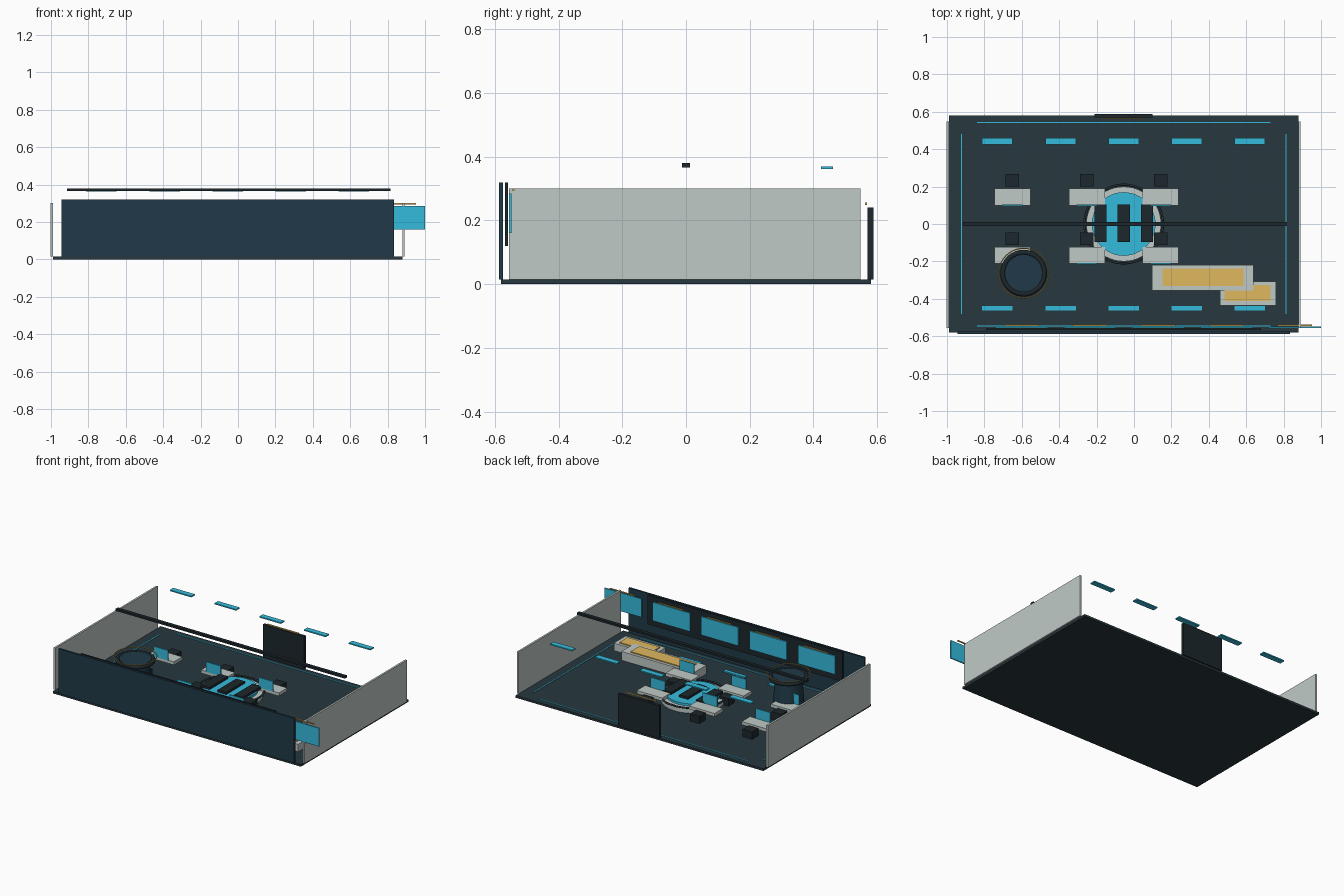
import bpy, math

if "Cube" in bpy.data.objects:
    bpy.data.objects.remove(bpy.data.objects["Cube"])

def material(name, rgb):
    m = bpy.data.materials.new(name)
    m.diffuse_color = (*rgb, 1)
    m.use_nodes = True
    m.node_tree.nodes["Principled BSDF"].inputs["Base Color"].default_value = m.diffuse_color
    return m

FLOOR = material("slate", (.02, .038, .047))
BLACK = material("charcoal", (.012, .02, .025))
NAVY = material("navy", (.014, .042, .065))
CYAN = material("cyan", (.036, .5, .72))
AMBER = material("amber", (.74, .48, .11))
PALE = material("pale_grey", (.53, .59, .57))
CX = -.055  # centre line of the room

def finish(name, mat):
    o = bpy.context.object
    o.name = name
    o.data.materials.append(mat)
    return o

def box(name, x, y, z, mat):
    """Box from (min, max) pairs."""
    bpy.ops.mesh.primitive_cube_add(size=1, location=[sum(p) / 2 for p in (x, y, z)])
    o = finish(name, mat)
    o.scale = [p[1] - p[0] for p in (x, y, z)]
    bpy.ops.object.transform_apply(location=False, rotation=False, scale=True)
    return o

def span(c, w):
    return (c - w / 2, c + w / 2)

def drum(name, x, y, r1, r2, z, mat):
    bpy.ops.mesh.primitive_cone_add(vertices=48, radius1=r1, radius2=r2, depth=z[1] - z[0],
                                    location=(x, y, sum(z) / 2))
    finish(name, mat)
    bpy.ops.object.shade_smooth_by_angle()

def ring(name, x, y, z, r, t, mat):
    bpy.ops.mesh.primitive_torus_add(major_radius=r, minor_radius=t, major_segments=64,
                                     minor_segments=8, location=(x, y, z))
    finish(name, mat)
    bpy.ops.object.shade_smooth_by_angle(angle=math.radians(60))

# Room shell
box("floor", (-.99, .88), (-.58, .58), (0, .015), FLOOR)
for side in (-1, 1):
    box("side_wall", span(CX + side * .94, .013), (-.555, .548), (.015, .3), PALE)
    box("floor_side_line", span(CX + side * .867, .006), (-.48, .48), (.014, .018), CYAN)
box("floor_back_line", (-.84, .73), (.539, .545), (.014, .018), CYAN)
box("floor_front_line", (-.84, .73), (-.548, -.542), (.014, .018), CYAN)

# Display wall with mounted backing panel
box("display_wall", (-.945, .835), (-.587, -.574), (.015, .32), NAVY)
box("display_backing", (-.79, .68), (-.568, -.558), (.12, .32), BLACK)
for i in range(5):
    x = -.6 + i * .365
    box("wall_screen", span(x, .28), (-.556, -.548), (.16, .285), CYAN)
    box("screen_trim", span(x, .185), (-.546, -.538), (.294, .3), AMBER)

# Back door
box("back_door", (-.21, .1), (.57, .588), (.015, .24), BLACK)
box("door_trim", (-.173, .063), (.562, .568), (.248, .256), AMBER)

# Ceiling beam, ceiling lights and matching floor lights
box("ceiling_beam", (-.915, .815), (-.012, .012), (.366, .38), BLACK)
for i in range(5):
    x = -.73 + i * .3375
    box("ceiling_light", span(x, .163), (.424, .461), (.362, .37), CYAN)
    box("floor_light", span(x, .163), (-.463, -.438), (.015, .023), CYAN)

# Central round table
drum("table_base", CX, 0, .2, .2, (.015, .05), PALE)
drum("table_glow", CX, 0, .17, .17, (.05, .065), CYAN)
ring("table_ring", CX, 0, .055, .21, .006, FLOOR)
for i in (-1, 0, 1):
    box("table_bar", span(CX + i * .125, .065), (-.095, .105), (.06, .08), BLACK)

# Work stations: desk, monitor and seat
for y in (.145, -.167):
    for x in (-.65, -.252, .142):
        box("desk", span(x, .193), span(y, .09), (.05, .072), PALE)
        box("monitor", span(x, .11), span(y - .046, .008), (.072, .14), CYAN)
        box("seat", span(x, .072), span(y + .089, .066), (.015, .065), BLACK)

# Side consoles with amber tops
box("long_console", (.095, .64), (-.355, -.218), (.015, .075), PALE)
box("long_console_top", (.153, .585), (-.332, -.237), (.075, .082), AMBER)
box("short_console", (.46, .76), (-.437, -.307), (.015, .066), PALE)
box("short_console_top", (.485, .73), (-.412, -.325), (.066, .073), AMBER)

# Round pedestal
drum("pedestal", -.59, -.263, .1, .085, (.015, .2), NAVY)
drum("pedestal_top", -.59, -.263, .1, .1, (.2, .225), NAVY)
ring("pedestal_rim", -.59, -.263, .215, .111, .014, BLACK)
ring("pedestal_halo", -.59, -.263, .24, .133, .003, AMBER)
